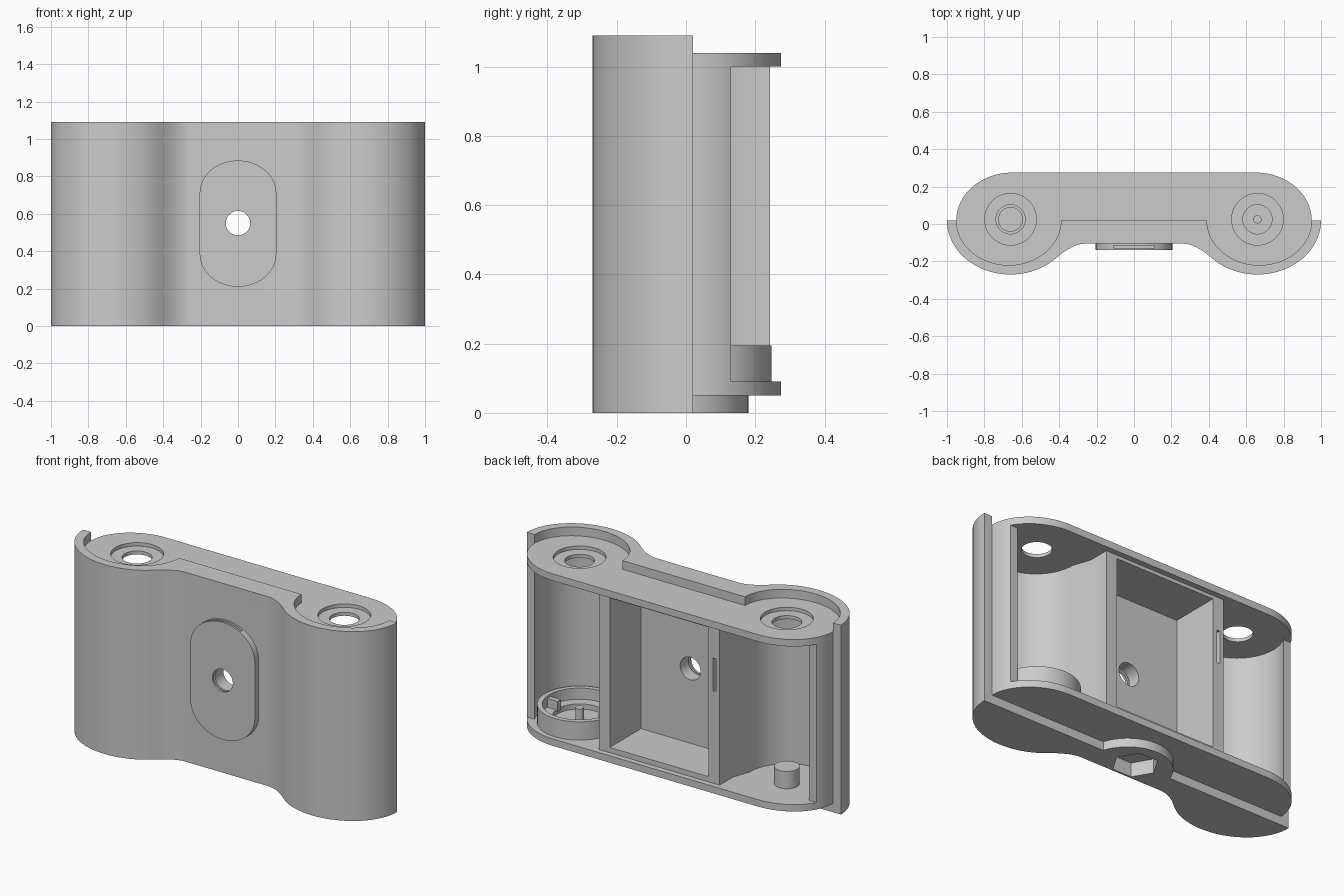
import bpy, bmesh
from math import cos, sin, radians, asin, degrees

if "Cube" in bpy.data.objects:
    bpy.data.objects.remove(bpy.data.objects["Cube"])

CX, CY = 0.66, 0.025          # spool axis


def prism(name, pts, a, b, axis='Z'):
    """Extrude a closed 2D outline from a to b along Z (or Y, outline in XZ)."""
    bm = bmesh.new()
    put = (lambda p, h: (p[0], p[1], h)) if axis == 'Z' else (lambda p, h: (p[0], h, p[1]))
    lo = [bm.verts.new(put(p, a)) for p in pts]
    hi = [bm.verts.new(put(p, b)) for p in pts]
    bm.faces.new(lo)
    bm.faces.new(hi)
    n = len(pts)
    for i in range(n):
        j = (i + 1) % n
        bm.faces.new((lo[i], lo[j], hi[j], hi[i]))
    bmesh.ops.recalc_face_normals(bm, faces=bm.faces)
    me = bpy.data.meshes.new(name)
    bm.to_mesh(me)
    bm.free()
    ob = bpy.data.objects.new(name, me)
    bpy.context.collection.objects.link(ob)
    return ob


def arc(cx, cy, rx, ry, a0, a1, n=24):
    return [(cx + rx * cos(radians(a0 + (a1 - a0) * i / n)),
             cy + ry * sin(radians(a0 + (a1 - a0) * i / n))) for i in range(n + 1)]


def circle(cx, cy, r, n=48):
    return arc(cx, cy, r, r, 0, 360 - 360 / n, n - 1)


def rect(x0, x1, y0, y1):
    return [(x0, y0), (x1, y0), (x1, y1), (x0, y1)]


def flip(pts):
    return [(-x, y) for x, y in reversed(pts)]


def combine(target, tool, op='DIFFERENCE'):
    m = target.modifiers.new(tool.name, 'BOOLEAN')
    m.operation, m.solver, m.object = op, 'EXACT', tool
    bpy.context.view_layer.objects.active = target
    bpy.ops.object.modifier_apply(modifier=m.name)
    bpy.data.objects.remove(tool, do_unlink=True)


def smooth(ob):
    bpy.ops.object.select_all(action='DESELECT')
    ob.select_set(True)
    bpy.context.view_layer.objects.active = ob
    bpy.ops.object.shade_smooth_by_angle(angle=radians(30))


# front shell: two lobes joined by a filleted flat
lobe = arc(CX, 0.02, 0.34, 0.29, 225, 360, 30)
p0, p1, p2 = (0.26, -0.105), (0.33, -0.105), lobe[0]
fillet = [tuple((1 - t) ** 2 * a + 2 * t * (1 - t) * b + t * t * c
                for a, b, c in zip(p0, p1, p2)) for t in [i / 8 for i in range(8)]]
half = fillet + lobe
body = prism("camera_body", flip(half) + half, 0, 1.09)

# rear half of the body, with rounded ends
rear = [(0.95, -0.03)] + arc(0.65, 0.02, 0.30, 0.255, 0, 90)
combine(body, prism("rear_body", rear + flip(rear), 0.05, 1.04), 'UNION')

# tripod boss under the body
a = degrees(asin(0.02 / 0.23))
combine(body, prism("tripod_boss", arc(0, -0.05, 0.23, 0.23, a, 180 - a, 32), 0, 0.07), 'UNION')

# shutter plate on the front
plate = arc(0, 0.71, 0.205, 0.175, 0, 180) + arc(0, 0.385, 0.205, 0.175, 180, 360)
combine(body, prism("shutter_plate", plate, -0.14, -0.08, 'Y'), 'UNION')

# film chambers, top recesses and spool holes on both sides
chamber_arc = arc(CX, 0.02, 0.24, 0.24, 180, 360 + degrees(asin(0.11 / 0.24)), 40)
chamber = [(0.385, 0.4), (0.385, 0.12)] + chamber_arc + [(1.1, 0.13), (1.1, 0.4)]
recess = arc(0.67, 0.02, 0.28, 0.24, 180, 360, 40)
for s in (1, -1):
    side = (lambda p: p) if s > 0 else flip
    combine(body, prism("chamber_cut", side(chamber), 0.09, 1.0))
    combine(body, prism("recess_cut", side(recess), 1.04, 1.2))
    combine(body, prism("counterbore_cut", circle(s * CX, CY, 0.138), 1.02, 1.2))
    combine(body, prism("spool_hole_cut", circle(s * CX, CY, 0.078), 0.95, 1.2))

# film gate: set-back frame, light box, indexing slot
combine(body, prism("gate_cut", rect(-0.41, 0.41, 0.243, 0.4), 0.09, 1.0))
combine(body, prism("light_box_cut", rect(-0.315, 0.315, -0.04, 0.4), 0.12, 0.98))
combine(body, prism("index_slot_cut", rect(-0.36, -0.342, 0.21, 0.4), 0.62, 0.81))

# aperture, shutter slot and tripod nut pocket
combine(body, prism("shutter_slot_cut", rect(-0.11, 0.11, -0.128, -0.115), 0.4, 1.0))
combine(body, prism("aperture_cut", circle(0, 0.55, 0.065), -0.3, 0.02, 'Y'))
combine(body, prism("nut_cut", circle(0, 0.01, 0.12, 6), -0.1, 0.08))
smooth(body)

# winder cup with inner shelf, key ribs and pin
cup = prism("winder_cup", circle(CX, CY, 0.222, 64), 0.085, 0.195)
combine(cup, prism("cup_cut", circle(CX, CY, 0.195, 64), 0.13, 0.3))
combine(cup, prism("cup_well_cut", circle(CX, CY, 0.14), 0.1, 0.3))
smooth(cup)
for s in (1, -1):
    x = CX + s * 0.165
    prism("cup_key", rect(x - 0.035, x + 0.035, CY - 0.015, CY + 0.015), 0.12, 0.18)
smooth(prism("cup_pin", circle(CX, CY, 0.022, 24), 0.09, 0.175))

# supply spool peg
smooth(prism("spool_peg", circle(-CX, CY, 0.066), 0.085, 0.19))
